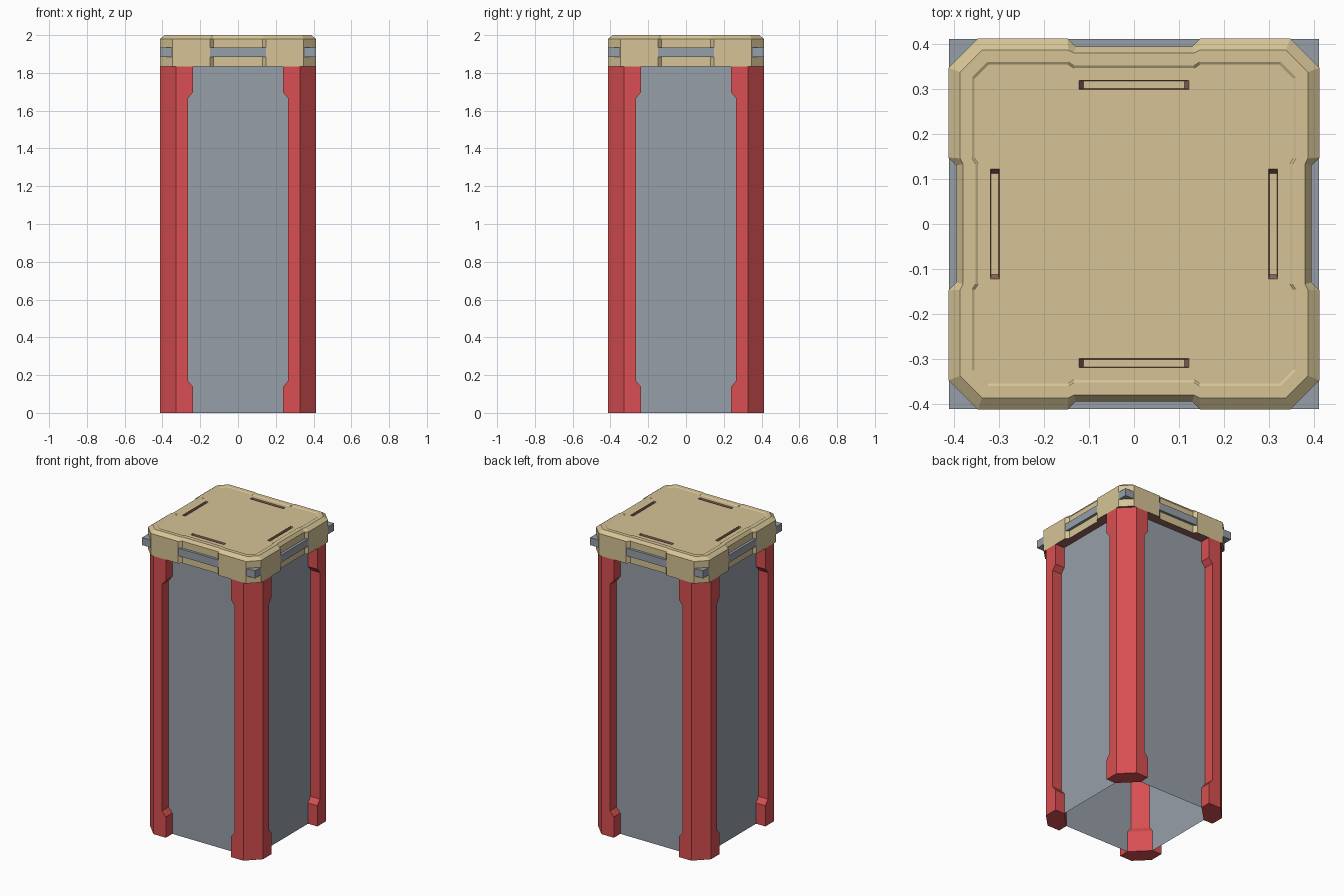
import bpy, bmesh, math
from mathutils import Matrix

if "Cube" in bpy.data.objects:
    bpy.data.objects.remove(bpy.data.objects["Cube"])


def mat(name, rgb):
    m = bpy.data.materials.new(name)
    lin = [((c / 255 + 0.055) / 1.055) ** 2.4 for c in rgb]
    m.diffuse_color = (*lin, 1)
    m.use_nodes = True
    m.node_tree.nodes["Principled BSDF"].inputs["Base Color"].default_value = m.diffuse_color
    return m


RED = mat("red", (216, 79, 82))
GREY = mat("blue_grey", (150, 159, 167))
TAN = mat("tan", (214, 196, 150))
BROWN = mat("dull_brown", (150, 100, 95))


def loft(bm, sections):
    """Closed solid through (z, outline) sections of equal point count."""
    rings = [[bm.verts.new((x, y, z)) for x, y in pts] for z, pts in sections]
    n = len(rings[0])
    faces = [bm.faces.new(rings[0][::-1]), bm.faces.new(rings[-1])]
    for a, b in zip(rings, rings[1:]):
        for i in range(n):
            j = (i + 1) % n
            faces.append(bm.faces.new((a[i], a[j], b[j], b[i])))
    return [v for r in rings for v in r]


def finish(bm, name, mats, recalc=True):
    if recalc:
        bmesh.ops.recalc_face_normals(bm, faces=bm.faces)
    me = bpy.data.meshes.new(name)
    bm.to_mesh(me)
    bm.free()
    for m in mats:
        me.materials.append(m)
    ob = bpy.data.objects.new(name, me)
    bpy.context.collection.objects.link(ob)
    return ob


def rect(hx, y0, y1):
    return [(-hx, y0), (hx, y0), (hx, y1), (-hx, y1)]


H = 0.413      # outer half width
P = 0.345      # panel half width
LID = 1.835    # underside of lid

# corner posts, flared at both ends
for k in range(4):
    bm = bmesh.new()
    secs = []
    for z, w in ((0, .238), (.137, .238), (.17, .265),
                 (1.665, .265), (1.698, .238), (LID, .238)):
        secs.append((z, [(H, w), (H, .328), (.328, H), (w, H), (w, P), (P, w)]))
    loft(bm, secs)
    bmesh.ops.rotate(bm, verts=bm.verts, matrix=Matrix.Rotation(k * math.pi / 2, 3, 'Z'))
    finish(bm, f"corner_post_{k + 1}", [RED])

# side panels, thin sheets with an open base
for k in range(4):
    bm = bmesh.new()
    vs = [bm.verts.new(c) for c in ((-.265, -P, 0), (.265, -P, 0),
                                    (.265, -P, LID), (-.265, -P, LID))]
    bm.faces.new(vs)
    bmesh.ops.rotate(bm, verts=bm.verts, matrix=Matrix.Rotation(k * math.pi / 2, 3, 'Z'))
    finish(bm, f"side_panel_{k + 1}", [GREY], False)

# square grey band showing at the lid's notches and corners
bm = bmesh.new()
loft(bm, [(1.885, rect(.412, -.412, .412)), (1.935, rect(.412, -.412, .412))])
finish(bm, "lid_band", [GREY])


# lid with clipped corners and a shallow notch on each side
def outline(h, c, n, a, b):
    side = [(-c, -h), (-a, -h), (-b, -n), (b, -n), (a, -h), (c, -h)]
    pts = []
    for co, si in ((1, 0), (0, 1), (-1, 0), (0, -1)):
        pts += [(x * co - y * si, x * si + y * co) for x, y in side]
    return pts


bm = bmesh.new()
base = outline(H, .348, .395, .148, .13)
loft(bm, [(LID, base), (1.98, base),
          (2.0, outline(.387, .338, .381, .146, .134)),
          (2.0, outline(.361, .327, .353, .146, .134)),
          (1.996, outline(.355, .324, .347, .146, .134))])
bmesh.ops.recalc_face_normals(bm, faces=bm.faces)
for f in bm.faces:
    f.material_index = 1 if f.normal.z < -.9 else 0
lid = finish(bm, "lid", [TAN, BROWN])

# slots in the lid top
bm = bmesh.new()
for k in range(4):
    vs = loft(bm, [(1.982, rect(.113, -.318, -.302)),
                   (1.996, rect(.122, -.32, -.3)),
                   (2.02, rect(.122, -.32, -.3))])
    bmesh.ops.rotate(bm, verts=vs, matrix=Matrix.Rotation(k * math.pi / 2, 3, 'Z'))
bmesh.ops.recalc_face_normals(bm, faces=bm.faces)
for f in bm.faces:
    f.material_index = 0 if abs(f.normal.z) > .9 else 1
cutter = finish(bm, "slot_cutter", [TAN, BROWN])
cutter.hide_render = True
cutter.display_type = 'WIRE'
mod = lid.modifiers.new("slots", 'BOOLEAN')
mod.operation = 'DIFFERENCE'
mod.solver = 'EXACT'
mod.object = cutter
